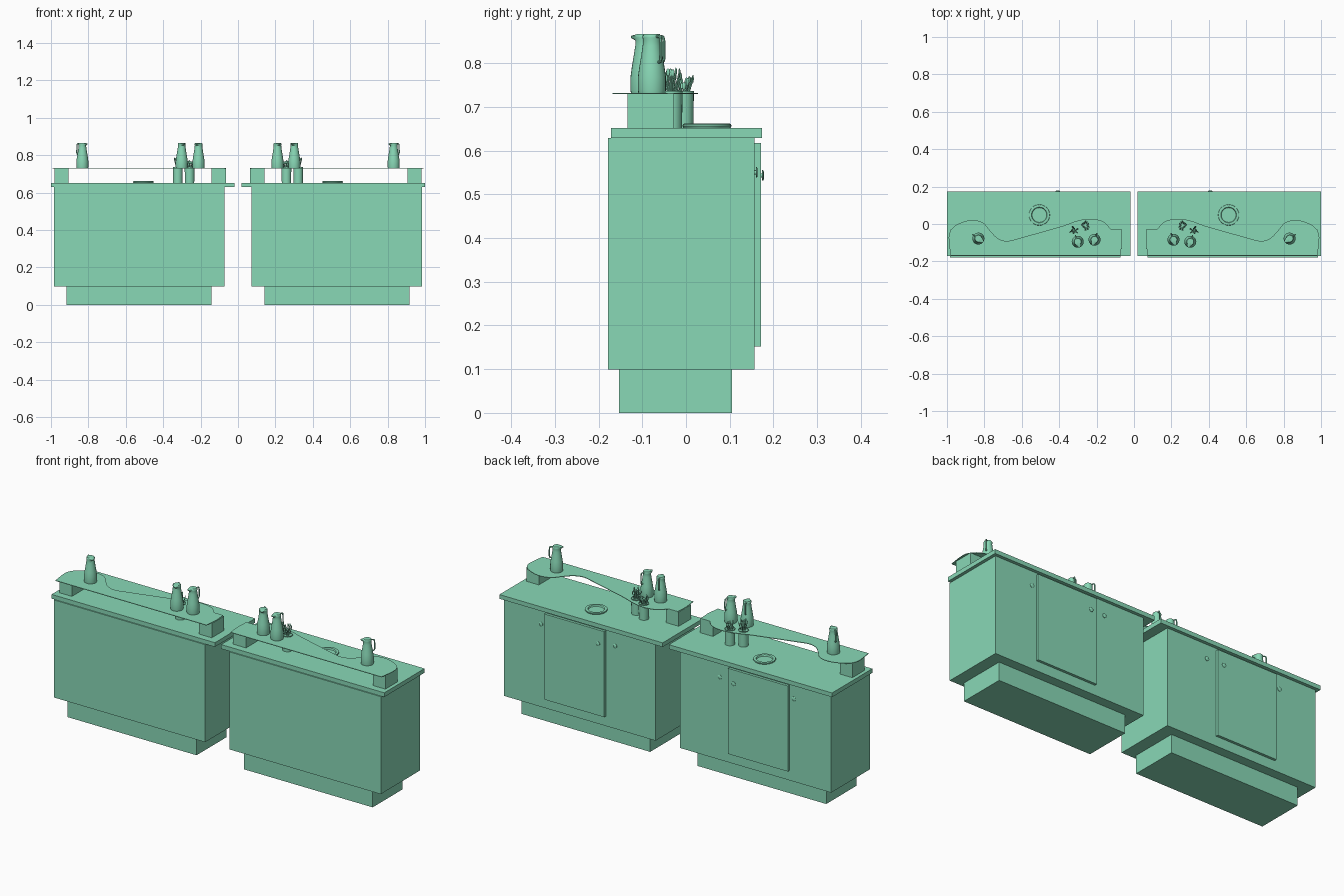
import bpy, bmesh, math, random
from mathutils import Vector, Matrix

if "Cube" in bpy.data.objects:
    bpy.data.objects.remove(bpy.data.objects["Cube"])

random.seed(4)
parts = []
green = bpy.data.materials.new("green")
green.diffuse_color = (0.25, 0.69, 0.47, 1)
green.use_nodes = True
green.node_tree.nodes["Principled BSDF"].inputs["Base Color"].default_value = green.diffuse_color


def finish(name, bm, smooth=False):
    bmesh.ops.recalc_face_normals(bm, faces=bm.faces)
    me = bpy.data.meshes.new(name)
    bm.to_mesh(me)
    bm.free()
    me.materials.append(green)
    ob = bpy.data.objects.new(name, me)
    bpy.context.collection.objects.link(ob)
    if smooth:
        bpy.ops.object.select_all(action='DESELECT')
        ob.select_set(True)
        bpy.context.view_layer.objects.active = ob
        bpy.ops.object.shade_smooth_by_angle(angle=math.radians(40))
    parts.append(ob)
    return ob


def box(name, x0, x1, y0, y1, z0, z1):
    bm = bmesh.new()
    m = Matrix.Translation(((x0 + x1) / 2, (y0 + y1) / 2, (z0 + z1) / 2))
    m = m @ Matrix.Diagonal((x1 - x0, y1 - y0, z1 - z0, 1))
    bmesh.ops.create_cube(bm, size=1, matrix=m)
    finish(name, bm)


def lathe(bm, profile, cx, cy, n=24):
    # profile of (radius, z); radius 0 closes the end
    rings = []
    for r, z in profile:
        if r == 0:
            rings.append([bm.verts.new((cx, cy, z))])
        else:
            rings.append([bm.verts.new((cx + r * math.cos(2 * math.pi * i / n),
                                        cy + r * math.sin(2 * math.pi * i / n), z)) for i in range(n)])
    for a, b in zip(rings, rings[1:]):
        for i in range(n):
            j = (i + 1) % n
            q = [a[i % len(a)], a[j % len(a)], b[j % len(b)], b[i % len(b)]]
            bm.faces.new(list(dict.fromkeys(q)))
    return rings


def tube(bm, path, r, n=6):
    path = [Vector(p) for p in path]
    rings = []
    for i, p in enumerate(path):
        d = (path[min(i + 1, len(path) - 1)] - path[max(i - 1, 0)]).normalized()
        ref = Vector((0.36, -0.93, 0.05))
        u = d.cross(ref).normalized()
        v = d.cross(u)
        rings.append([bm.verts.new(p + r * (u * math.cos(2 * math.pi * k / n) + v * math.sin(2 * math.pi * k / n)))
                      for k in range(n)])
    for a, b in zip(rings, rings[1:]):
        for k in range(n):
            bm.faces.new((a[k], a[(k + 1) % n], b[(k + 1) % n], b[k]))
    bm.faces.new(rings[0])
    bm.faces.new(rings[-1])


def catmull(pts, steps=5):
    out = []
    for i in range(1, len(pts) - 2):
        a, b, c, d = (Vector(p) for p in pts[i - 1:i + 3])
        for s in range(steps):
            t = s / steps
            out.append(0.5 * (2 * b + (c - a) * t + (2 * a - 5 * b + 4 * c - d) * t * t
                              + (3 * b - a - 3 * c + d) * t ** 3))
    return out + [Vector(pts[-2])]


# cabinet carcass, plinth, counter and raised door
box("plinth", 0.142, 0.917, -0.153, 0.105, 0, 0.099)
box("cabinet_body", 0.073, 0.983, -0.178, 0.157, 0.099, 0.629)
box("countertop", 0.0185, 1.0, -0.172, 0.174, 0.629, 0.652)
box("cabinet_door", 0.372, 0.732, 0.157, 0.171, 0.152, 0.617)

# door knobs
for x, y, z in ((0.76, 0.157, 0.55), (0.408, 0.171, 0.543), (0.315, 0.157, 0.55)):
    bm = bmesh.new()
    lathe(bm, [(0, 0), (0.005, 0), (0.005, 0.003), (0.012, 0.003), (0.012, 0.005), (0.009, 0.007), (0, 0.007)], 0, 0, 16)
    bm.transform(Matrix.Translation((x, y, z)) @ Matrix.Rotation(-math.pi / 2, 4, 'X'))
    finish("door_knob", bm, True)

# wavy serving shelf on two supports
box("inner_shelf_support", 0.064, 0.142, -0.134, -0.029, 0.652, 0.729)
box("outer_shelf_support", 0.905, 0.98, -0.134, -0.029, 0.652, 0.729)
wave = catmull([(0.98, -0.168), (0.98, -0.168), (0.99, -0.09), (0.985, -0.045), (0.95, -0.005), (0.875, 0.021),
                (0.81, 0.008), (0.77, -0.035), (0.73, -0.075), (0.68, -0.091), (0.61, -0.075), (0.45, -0.03),
                (0.38, -0.01), (0.3, 0.018), (0.23, 0.028), (0.165, 0.013), (0.125, -0.026), (0.125, -0.026)])
outline = wave + [Vector(p) for p in ((0.07, -0.027), (0.065, -0.09), (0.073, -0.168))]
bm = bmesh.new()
f = bm.faces.new([bm.verts.new((p.x, p.y, 0.729)) for p in outline])
ext = bmesh.ops.extrude_face_region(bm, geom=[f])
bmesh.ops.translate(bm, vec=(0, 0, 0.003), verts=[v for v in ext['geom'] if isinstance(v, bmesh.types.BMVert)])
finish("wavy_shelf", bm)

# round rim set into the counter
bm = bmesh.new()
lathe(bm, [(0.053, 0.651), (0.056, 0.656), (0.055, 0.66), (0.051, 0.662), (0.042, 0.66), (0.039, 0.653), (0, 0.653)],
      0.506, 0.048, 32)
finish("counter_rim", bm, True)


# pitchers with lid, spout and handle
def pitcher(x, y, ang):
    h = Vector((math.cos(ang), math.sin(ang), 0))
    c = Vector((x, y, 0))
    bm = bmesh.new()
    rings = lathe(bm, [(0, 0.732), (0.031, 0.732), (0.032, 0.738), (0.032, 0.768), (0.029, 0.79), (0.024, 0.82),
                       (0.021, 0.84), (0.02, 0.851), (0.021, 0.858), (0.021, 0.862), (0.018, 0.866), (0, 0.866)], x, y)
    for ring in rings[8:10]:
        for v in ring:
            d = -(v.co - c).xy.normalized().dot(h.xy)
            if d > 0.8:
                v.co -= h * 0.012 * (d - 0.8) / 0.2
    finish("pitcher", bm, True)
    bm = bmesh.new()
    path = catmull([(0.014, 0.86), (0.014, 0.86), (0.029, 0.861), (0.035, 0.855), (0.036, 0.83), (0.035, 0.806),
                    (0.025, 0.802), (0.025, 0.802)], 3)
    tube(bm, [c + h * p.x + Vector((0, 0, p.y)) for p in path], 0.0035, 8)
    finish("pitcher_handle", bm, True)


pitcher(0.832, -0.078, math.radians(35))
pitcher(0.301, -0.095, math.radians(70))
pitcher(0.211, -0.084, math.radians(110))

# cutlery cups, each filled with spoons
for x, y, top in ((0.322, -0.034, 0.785), (0.259, -0.008, 0.765)):
    bm = bmesh.new()
    lathe(bm, [(0, 0.652), (0.025, 0.652), (0.026, 0.736), (0.024, 0.736), (0.023, 0.657), (0, 0.657)], x, y)
    finish("cutlery_cup", bm, True)
    bm = bmesh.new()
    for i in range(12):
        a = i * 2 * math.pi / 12 + random.uniform(-0.2, 0.2)
        r = random.uniform(0.01, 0.027)
        d = Vector((math.cos(a), math.sin(a), 0))
        lo = Vector((x, y, 0.66)) - d * 0.008
        hi = Vector((x, y, top - random.uniform(0.0, 0.02))) + d * r
        tube(bm, [lo, hi], 0.002, 6)
        m = Matrix.Translation(hi) @ Matrix.Rotation(a, 4, 'Z') @ Matrix.Diagonal((0.0022, 0.0045, 0.009, 1))
        bmesh.ops.create_uvsphere(bm, u_segments=8, v_segments=6, radius=1, matrix=m)
    finish("cutlery", bm, True)

# mirrored second counter
for ob in list(parts):
    me = ob.data.copy()
    me.transform(Matrix.Diagonal((-1, 1, 1, 1)))
    me.flip_normals()
    twin = ob.copy()
    twin.data = me
    twin.name = "left_" + ob.name
    bpy.context.collection.objects.link(twin)
    ob.name = "right_" + ob.name
